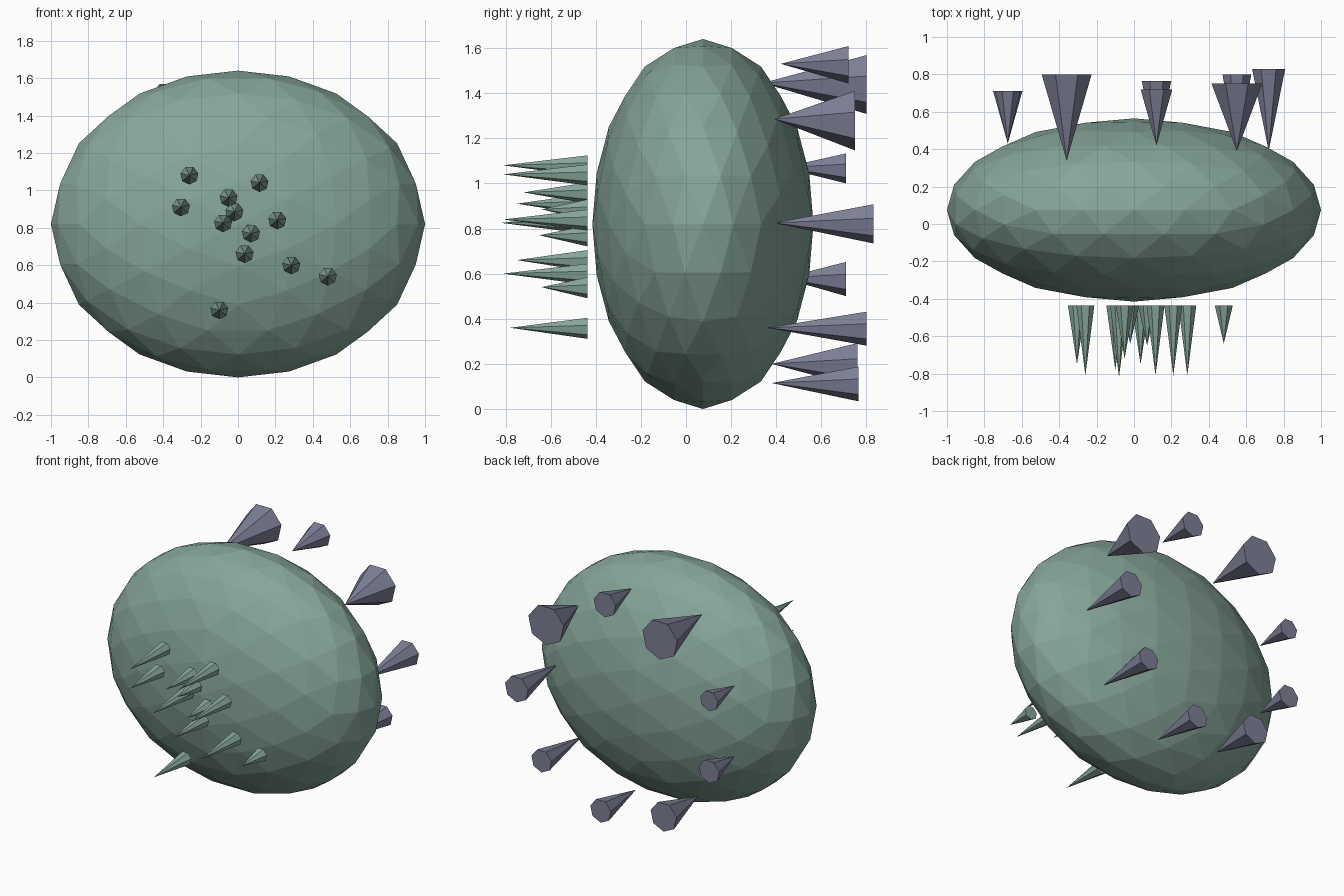
import bpy, bmesh, math
from mathutils import Vector

cube = bpy.data.objects.get("Cube")
if cube:
    bpy.data.objects.remove(cube, do_unlink=True)


def material(name, color):
    mat = bpy.data.materials.new(name)
    mat.use_nodes = True
    mat.diffuse_color = (*color, 1)
    mat.node_tree.nodes["Principled BSDF"].inputs["Base Color"].default_value = (*color, 1)
    return mat


sage = material("sage_green", (0.24, 0.38, 0.32))
slate = material("slate_violet", (0.205, 0.215, 0.305))


def finish(bm, name, mat):
    bmesh.ops.recalc_face_normals(bm, faces=bm.faces[:])
    mesh = bpy.data.meshes.new(name)
    bm.to_mesh(mesh)
    bm.free()
    mesh.materials.append(mat)
    obj = bpy.data.objects.new(name, mesh)
    bpy.context.collection.objects.link(obj)
    return obj


def cone(name, mat, x, z, tip_y, base_y, radius, sides=7):
    """Closed cone lying along y, one base corner pointing down."""
    bm = bmesh.new()
    ring = []
    for i in range(sides):
        a = 2 * math.pi * i / sides
        ring.append(bm.verts.new((x + radius * math.sin(a), base_y, z - radius * math.cos(a))))
    tip = bm.verts.new((x, tip_y, z))
    bm.faces.new(ring)
    for i in range(sides):
        bm.faces.new((ring[i], ring[(i + 1) % sides], tip))
    return finish(bm, name, mat)


# Body: icosahedron with its edges facing the axes, split twice onto the sphere
bm = bmesh.new()
golden = (1 + math.sqrt(5)) / 2
for a in (-1, 1):
    for b in (-golden, golden):
        for co in ((a, 0, b), (0, b, a), (b, a, 0)):
            bm.verts.new(Vector(co).normalized())
bmesh.ops.convex_hull(bm, input=bm.verts[:])
for step in range(2):
    bmesh.ops.subdivide_edges(bm, edges=bm.edges[:], cuts=1, use_grid_fill=True)
    for v in bm.verts:
        v.co.normalize()
for v in bm.verts:
    v.co = (v.co.x, v.co.y * 0.49 + 0.075, v.co.z * 0.82 + 0.82)
finish(bm, "body", sage)

# Thin front spikes: x, z, tip y
front_spikes = [
    (-0.26, 1.08, -0.81), (0.115, 1.04, -0.81), (-0.05, 0.96, -0.72),
    (-0.305, 0.91, -0.75), (-0.02, 0.885, -0.64), (-0.08, 0.825, -0.82),
    (0.21, 0.84, -0.81), (0.07, 0.77, -0.65), (0.035, 0.66, -0.75),
    (0.285, 0.60, -0.81), (0.48, 0.54, -0.64), (-0.10, 0.36, -0.78),
]
for i, (x, z, tip) in enumerate(front_spikes, 1):
    cone(f"front_spike_{i}", sage, x, z, tip, -0.437, 0.049)

# Broad back cones, points set into the body: x, z, tip y, base y, radius
back_cones = [
    (0.12, 1.53, 0.42, 0.72, 0.087), (-0.36, 1.445, 0.34, 0.80, 0.137),
    (0.55, 1.285, 0.39, 0.75, 0.139), (-0.675, 1.07, 0.43, 0.71, 0.070),
    (0.72, 0.825, 0.39, 0.83, 0.091), (-0.675, 0.58, 0.43, 0.71, 0.080),
    (0.55, 0.36, 0.36, 0.80, 0.079), (-0.36, 0.20, 0.38, 0.76, 0.102),
    (0.12, 0.115, 0.38, 0.765, 0.081),
]
for i, (x, z, tip, base, radius) in enumerate(back_cones, 1):
    cone(f"back_cone_{i}", slate, x, z, tip, base, radius)
